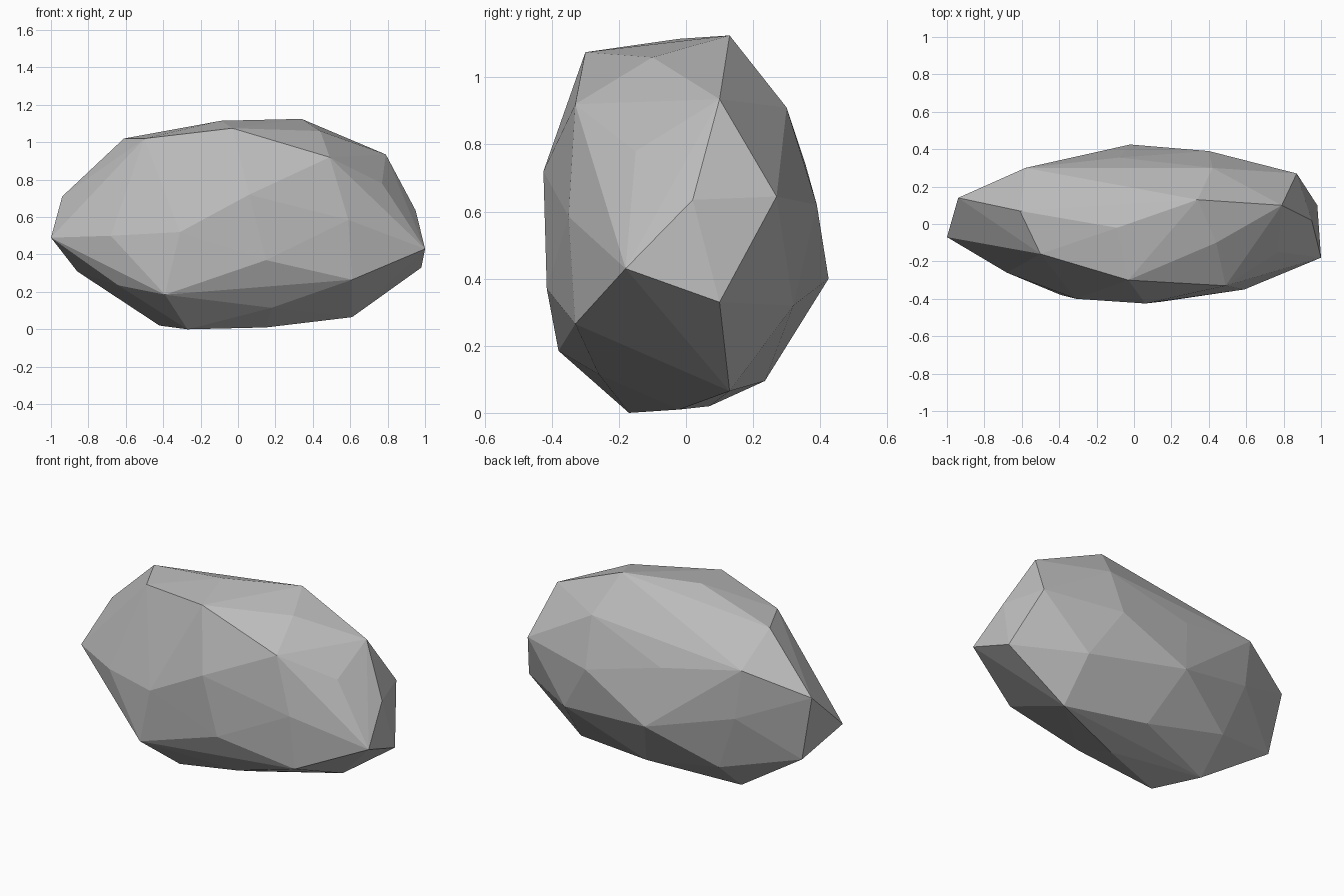
import bpy
import bmesh
from mathutils import Vector

default_cube = bpy.data.objects.get("Cube")
if default_cube:
    bpy.data.objects.remove(default_cube, do_unlink=True)


def make_material(name, colour):
    material = bpy.data.materials.new(name)
    material.use_nodes = True
    material.diffuse_color = colour
    shader = material.node_tree.nodes["Principled BSDF"]
    shader.inputs["Base Color"].default_value = colour
    shader.inputs["Roughness"].default_value = 0.9
    return material


def make_boulder(name, loops, material):
    """Wrap a faceted skin around a stack of corner loops."""
    skin = bmesh.new()
    for loop in loops:
        for corner in loop:
            skin.verts.new(Vector(corner))
    wrapped = bmesh.ops.convex_hull(skin, input=skin.verts[:])
    # Remove any corner that ended up under the skin
    buried = [v for v in skin.verts if not v.link_faces]
    bmesh.ops.delete(skin, geom=buried, context="VERTS")
    bmesh.ops.recalc_face_normals(skin, faces=skin.faces[:])
    for face in skin.faces:
        face.smooth = False

    mesh = bpy.data.meshes.new(name)
    skin.to_mesh(mesh)
    skin.free()
    mesh.materials.append(material)
    boulder = bpy.data.objects.new(name, mesh)
    bpy.context.scene.collection.objects.link(boulder)
    return boulder


# Crown: the gently tilted top
crown = [
    (-.61, .07, 1.02), (-.5, -.16, 1.02), (-.03, -.3, 1.075), (.49, -.33, .92),
    (.44, -.1, 1.06), (.79, .1, .935), (.34, .13, 1.125), (-.09, -.02, 1.115),
]

# Shoulder: the widest slope below the crown
shoulder = [
    (-.94, .14, .71), (-.7, -.12, .77), (.06, -.425, .72), (.59, -.35, .585),
    (.77, -.15, .78), (.95, .02, .635), (.87, .27, .645), (.4, .39, .62),
    (.42, .3, .91), (-.08, .355, .745), (-.58, .3, .84),
]

# Waist: the pointed ends and the belly
waist = [
    (-1, -.07, .49), (-.68, -.26, .5), (-.31, -.4, .52), (.15, -.415, .37),
    (1, -.18, .43), (.98, .1, .33), (.59, .32, .32), (-.02, .425, .4),
    (-.54, .305, .54), (-.86, .12, .31),
]

# Base: the undercut and the narrow foot
base = [
    (-.64, -.2, .235), (-.39, -.38, .185), (.18, -.26, .115), (.61, -.33, .265),
    (.61, .13, .065), (.1, .235, .095), (-.41, .27, .2), (-.42, .07, .02),
    (-.27, -.17, 0), (.15, -.02, .01),
]

stone_grey = make_material("stone grey", (0.5, 0.5, 0.5, 1))
make_boulder("boulder", [crown, shoulder, waist, base], stone_grey)
